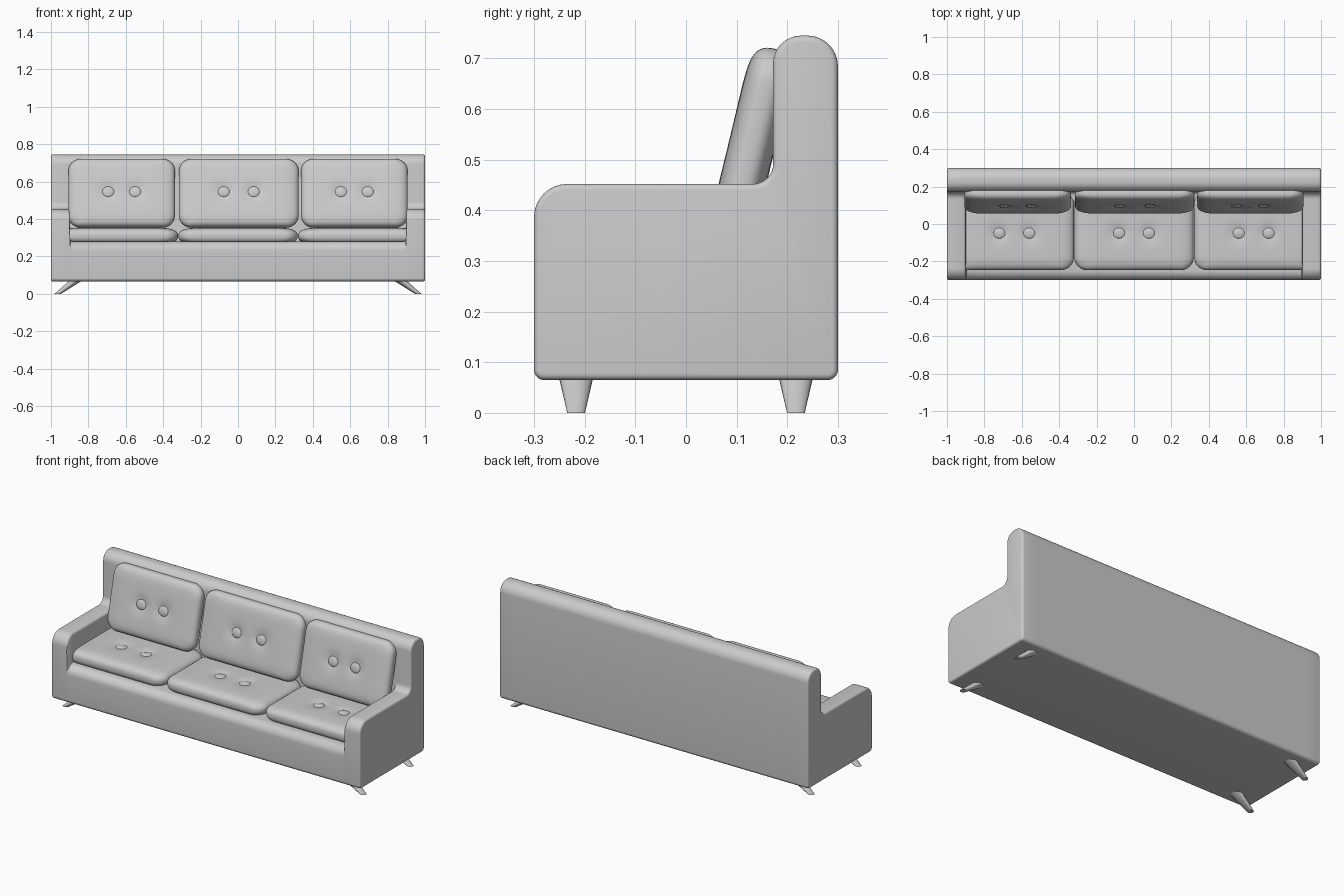
import bpy, bmesh, math
from mathutils import Vector, Matrix

if "Cube" in bpy.data.objects:
    bpy.data.objects.remove(bpy.data.objects["Cube"])


def finish(name, bm, matrix=None, angle=40):
    bmesh.ops.recalc_face_normals(bm, faces=bm.faces)
    if matrix:
        bm.transform(matrix)
    me = bpy.data.meshes.new(name)
    bm.to_mesh(me)
    bm.free()
    for p in me.polygons:
        p.use_smooth = True
    me.set_sharp_from_angle(angle=math.radians(angle))
    ob = bpy.data.objects.new(name, me)
    bpy.context.collection.objects.link(ob)
    return ob


def loft(rings):
    """Skin equal-length rings of points and cap both ends."""
    bm = bmesh.new()
    vs = [[bm.verts.new(p) for p in r] for r in rings]
    n = len(rings[0])
    for a, b in zip(vs, vs[1:]):
        for i in range(n):
            j = (i + 1) % n
            bm.faces.new((a[i], a[j], b[j], b[i]))
    bm.faces.new(vs[0])
    bm.faces.new(vs[-1])
    return bm


def rounded(corners, seg=8):
    """Polygon of (x, y, radius) right-angled corners with arcs."""
    out = []
    n = len(corners)
    for i, (x, y, r) in enumerate(corners):
        c = Vector((x, y))
        u = (Vector(corners[i - 1][:2]) - c).normalized() * r
        w = (Vector(corners[(i + 1) % n][:2]) - c).normalized() * r
        for k in range(seg + 1):
            a = math.pi / 2 * k / seg
            out.append(c + u * (1 - math.sin(a)) + w * (1 - math.cos(a)))
    return out


def inset(pts, d):
    """Move a clockwise outline inward."""
    res = []
    for i, p in enumerate(pts):
        t = (pts[(i + 1) % len(pts)] - pts[i - 1]).normalized()
        res.append(p + Vector((t.y, -t.x)) * d)
    return res


# Sofa body: side profile lofted along x, dropping to the seat profile between the arms
def side_profile(top, front_r, inner_r):
    return rounded([(-0.3, 0.065, 0.02), (-0.3, top, front_r), (0.172, top, inner_r),
                    (0.172, 0.745, 0.055), (0.3, 0.745, 0.06), (0.3, 0.065, 0.02)])


arm = side_profile(0.452, 0.065, 0.04)
seat = side_profile(0.28, 0.05, 0.02)
R = 0.012
half = []
for k in range(5):
    a = math.pi / 2 * k / 4
    half.append((1 - R * (1 - math.sin(a)), inset(arm, R * (1 - math.cos(a)))))
half = [(1 - R * (1 - math.cos(math.pi / 2 * k / 4)),
         inset(arm, R * (1 - math.sin(math.pi / 2 * k / 4)))) for k in range(5)]
for x, t in ((0.912, 0), (0.906, 0.012), (0.902, 0.035), (0.9, 0.07),
             (0.899, 0.9), (0.895, 0.97), (0.885, 1)):
    half.append((x, [p.lerp(q, t) for p, q in zip(arm, seat)]))
sections = half + [(-x, pts) for x, pts in reversed(half)]
finish("sofa_body", loft([[(x, p.x, p.y) for p in pts] for x, pts in sections]))


# Tufted cushion: rounded outline shrunk in rings, dimpled under two buttons
def cushion(name, w, h, thick, corner, power, spread, by, matrix):
    w, h, t = w / 2, h / 2, thick / 2
    base = rounded([(-w, -h, corner), (-w, h, corner), (w, h, corner), (w, -h, corner)])
    outline = []
    for i, p in enumerate(base):
        q = base[(i + 1) % len(base)]
        m = 10 if (q - p).length > corner * 0.5 else 1
        outline += [p.lerp(q, k / m) for k in range(m)]

    def ring(r, sign):
        z = t * max(0, 1 - r ** 8) ** (1 / power)
        pts = []
        for p in outline:
            x, y = p.x * r, p.y * r
            d = 0
            if sign > 0:
                for bx in (-spread, spread):
                    d += 0.012 * math.exp(-((x - bx) ** 2 + (y - by) ** 2) / 0.045 ** 2)
            pts.append((x, y, sign * (z - d) if r < 1 else 0))
        return pts

    n = 28
    rs = [math.sin(math.pi / 2 * k / n) for k in range(1, n)]
    rings = [ring(r, 1) for r in rs] + [ring(1, 1)] + [ring(r, -1) for r in reversed(rs)]
    finish(name, loft(rings), matrix, 70)
    for side, bx in (("left", -spread), ("right", spread)):
        bm = bmesh.new()
        bmesh.ops.create_uvsphere(bm, u_segments=20, v_segments=10, radius=1)
        local = Matrix.Translation((bx, by, t - 0.012)) @ Matrix.Diagonal((0.034, 0.031, 0.011, 1))
        finish(name + "_button_" + side, bm, matrix @ local)


tilt = Matrix.Rotation(math.radians(76.5), 4, 'X')
for label, s in (("left", -1), ("middle", 0), ("right", 1)):
    # Seat cushions
    cushion("seat_cushion_" + label, 0.638, 0.42, 0.09, 0.07, 2.4, 0.08, -0.012,
            Matrix.Translation((0.64 * s, -0.037, 0.309)))
    # Back cushions, leaning on the backrest
    cushion("back_cushion_" + label, 0.57 if s else 0.64, 0.374, 0.092, 0.065, 2.6,
            0.072 if s else 0.08, 0.0,
            Matrix.Translation((0.622 * s if s else 0.004, 0.132, 0.537)) @ tilt)

# Splayed tapered legs
for sx, side in ((-1, "left"), (1, "right")):
    for sy, end in ((-1, "front"), (1, "back")):
        rings = []
        for z, cx, r in ((0, 0.963, 0.0175), (0.075, 0.86, 0.035)):
            rings.append([(sx * cx + r * math.cos(2 * math.pi * i / 24),
                           sy * 0.217 + r * math.sin(2 * math.pi * i / 24), z) for i in range(24)])
        finish(f"{end}_leg_{side}", loft(rings))
